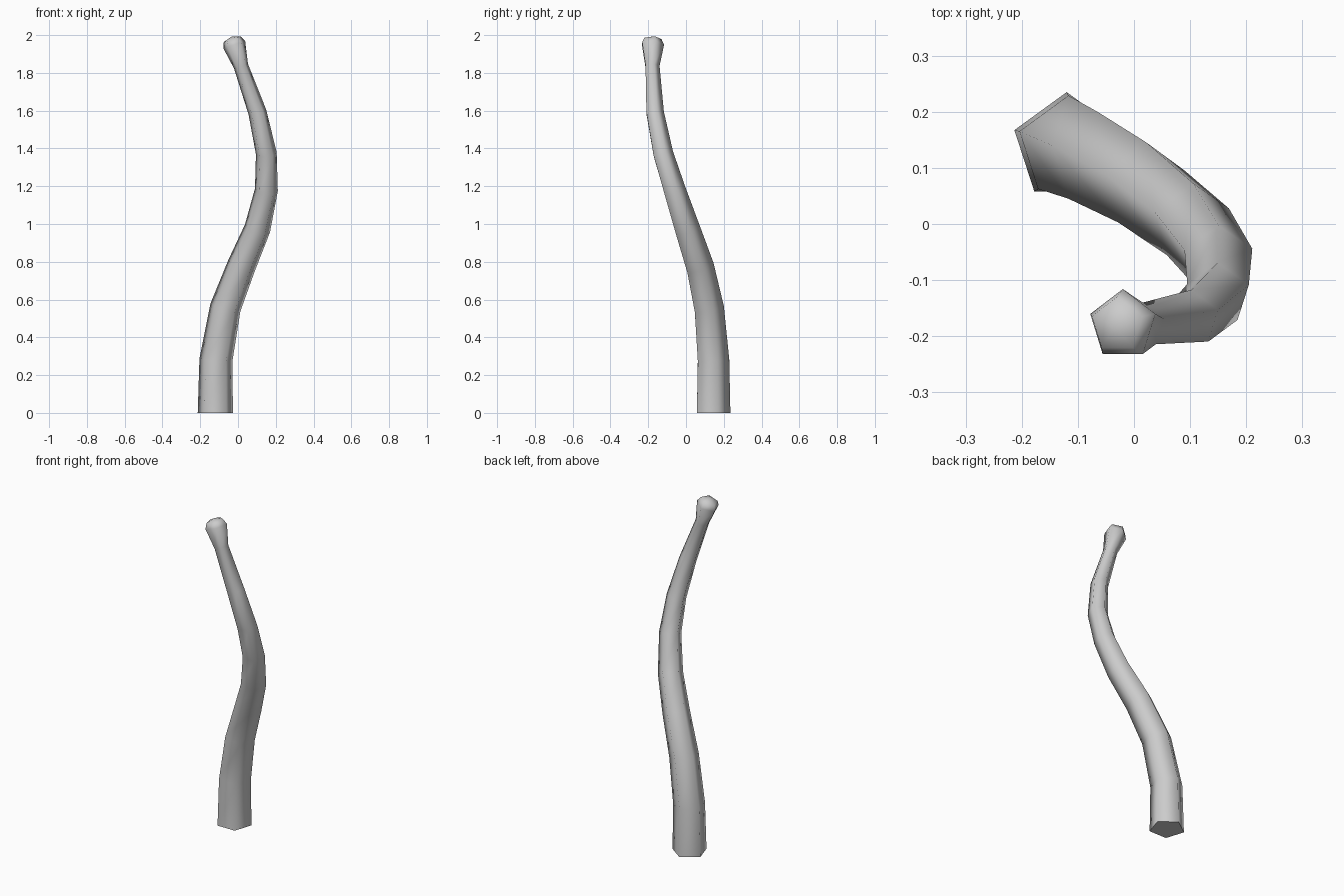
import bpy, bmesh, math
from mathutils import Vector

if "Cube" in bpy.data.objects:
    bpy.data.objects.remove(bpy.data.objects["Cube"])

SIDES = 5
# Stem rings: centre x, y, z and radius, from the root to the bulb
rings = [(-0.12, 0.137, 0.0, 0.098), (-0.117, 0.137, 0.28, 0.092),
         (-0.067, 0.115, 0.555, 0.086), (0.018, 0.068, 0.775, 0.080),
         (0.102, 0.003, 0.97, 0.073), (0.15, -0.064, 1.175, 0.064),
         (0.15, -0.125, 1.37, 0.058), (0.103, -0.168, 1.59, 0.051),
         (0.016, -0.181, 1.835, 0.041), (-0.020, -0.180, 1.950, 0.064),
         (-0.030, -0.180, 1.978, 0.050)]
TIP = Vector((-0.034, -0.181, 1.992))

bm = bmesh.new()
centres = [Vector(r[:3]) for r in rings]
loops = []
for i, c in enumerate(centres):
    # Tilt each ring square to the path; the root stays level
    nxt = centres[i + 1] if i + 1 < len(centres) else TIP
    direction = (nxt - centres[i - 1]).normalized() if i else Vector((0, 0, 1))
    turn = Vector((0, 0, 1)).rotation_difference(direction)
    loop = []
    for k in range(SIDES):
        a = math.pi / 2 + k * math.tau / SIDES
        p = Vector((math.cos(a), math.sin(a), 0)) * rings[i][3]
        loop.append(bm.verts.new(c + turn @ p))
    loops.append(loop)

# Side walls
for low, high in zip(loops, loops[1:]):
    for k in range(SIDES):
        n = (k + 1) % SIDES
        bm.faces.new((low[k], low[n], high[n], high[k]))

# Flat root and domed tip
bm.faces.new(loops[0][::-1])
tip = bm.verts.new(TIP)
for k in range(SIDES):
    bm.faces.new((loops[-1][k], loops[-1][(k + 1) % SIDES], tip))

mesh = bpy.data.meshes.new("stem")
bm.to_mesh(mesh)
bm.free()
stem = bpy.data.objects.new("stem", mesh)
bpy.context.collection.objects.link(stem)
bpy.context.view_layer.objects.active = stem
stem.select_set(True)
bpy.ops.object.shade_smooth_by_angle(angle=math.radians(80))
